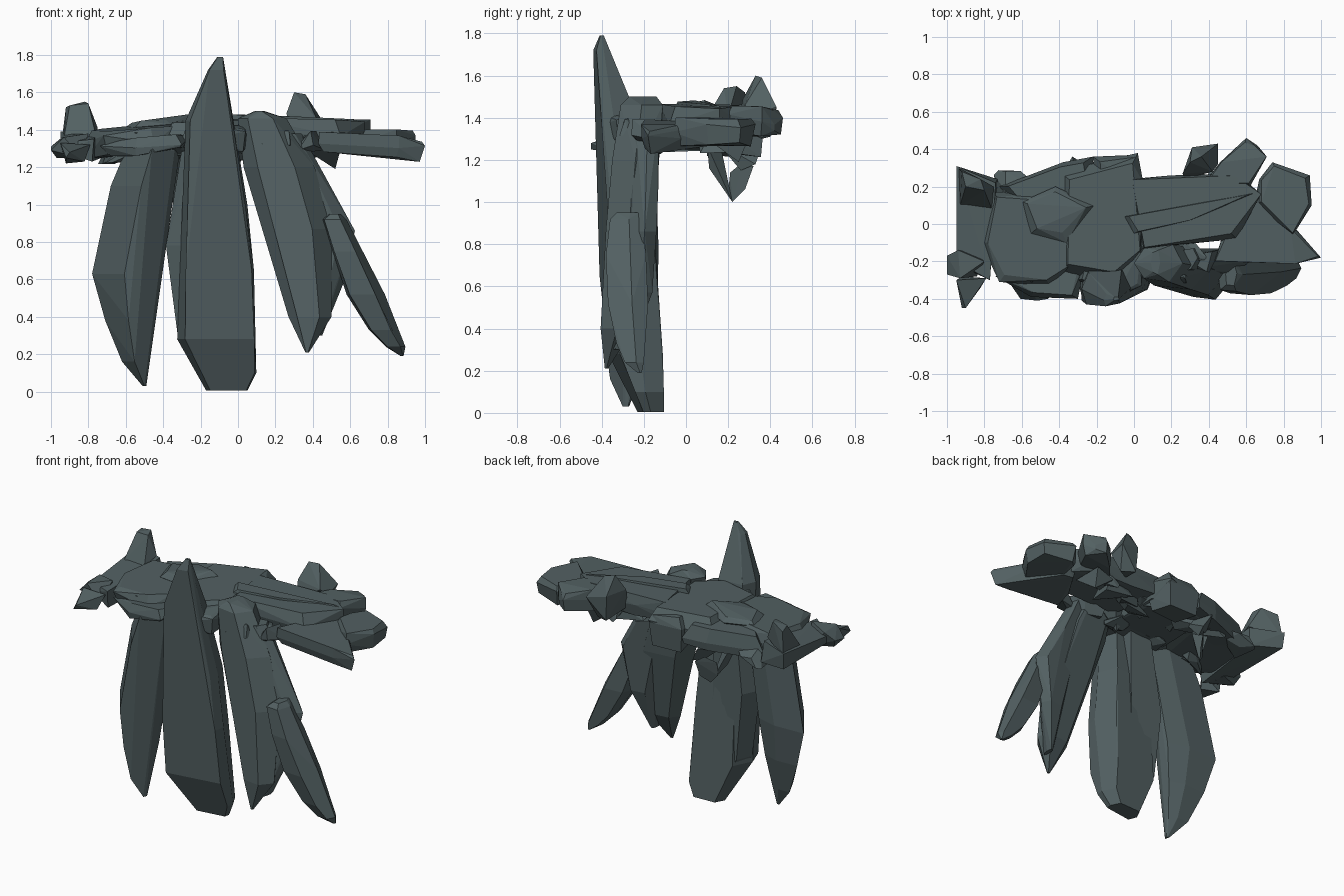
import bpy, bmesh, math, random
from mathutils import Vector

random.seed(4)
stone = bpy.data.materials.new("slate grey green")
stone.diffuse_color = (0.085, 0.117, 0.122, 1)


def hull(name, pts):
    """Flat-faced convex rock around a cloud of points."""
    bm = bmesh.new()
    for p in pts:
        bm.verts.new(p)
    r = bmesh.ops.convex_hull(bm, input=bm.verts[:])
    loose = {v for v in r["geom_interior"] + r["geom_unused"] if isinstance(v, bmesh.types.BMVert)}
    bmesh.ops.delete(bm, geom=list(loose), context='VERTS')
    bmesh.ops.dissolve_limit(bm, angle_limit=math.radians(5), verts=bm.verts[:], edges=bm.edges[:])
    bmesh.ops.recalc_face_normals(bm, faces=bm.faces[:])
    me = bpy.data.meshes.new(name)
    bm.to_mesh(me)
    bm.free()
    me.materials.append(stone)
    ob = bpy.data.objects.new(name, me)
    bpy.context.collection.objects.link(ob)


def pillar(name, section, rings):
    """Crystal with a unit cross-section; each ring is z, x0, x1, y0, y1."""
    hull(name, [(x0 + u * (x1 - x0), y0 + v * (y1 - y0), z)
                for z, x0, x1, y0, y1 in rings for u, v in section])


def slab(name, outline, z0, z1, inset=0.82, tilt=0.0):
    """Chipped slab: plan outline at mid height, inset above and below."""
    c = sum((Vector(p) for p in outline), Vector((0, 0))) / len(outline)
    pts = []
    for p in outline:
        p = Vector(p)
        lift = tilt * (p.x - c.x)
        pts.append((p.x, p.y, z0 + (z1 - z0) * random.uniform(.35, .75) + lift))
        for z in (z0 + random.uniform(0, .03), z1 - random.uniform(0, .025)):
            q = c + (p - c) * (inset + random.uniform(-.1, .1))
            pts.append((q.x, q.y, z + lift))
    hull(name, pts)


# Hanging crystal pillars along the front
pillar("left_pillar", [(0, .97), (.48, 0), (.9, .45), (1, .85), (.6, 1)], [
    (1.36, -.47, -.36, -.33, -.20), (1.29, -.60, -.31, -.40, -.17), (1.10, -.68, -.34, -.41, -.16),
    (.63, -.78, -.42, -.40, -.14), (.38, -.71, -.45, -.39, -.17), (.16, -.62, -.48, -.36, -.22),
    (.03, -.51, -.49, -.30, -.27)])
pillar("centre_pillar", [(0, .45), (.1, 0), (.97, .22), (1, .5), (.85, 1), (.15, .95)], [
    (1.79, -.11, -.08, -.41, -.39), (1.72, -.16, -.075, -.44, -.37), (1.45, -.28, -.03, -.43, -.25),
    (1.0, -.31, .05, -.41, -.16), (.65, -.32, .085, -.41, -.14), (.28, -.325, .10, -.37, -.11),
    (.10, -.21, .098, -.28, -.105), (.005, -.17, .05, -.23, -.105)])
pillar("centre_back_pillar", [(0, .3), (.3, 0), (1, 0), (1, 1), (.2, 1)], [
    (1.3, -.30, -.1, -.30, -.15), (.78, -.385, -.1, -.30, -.13), (.32, -.325, -.1, -.29, -.14),
    (.15, -.2, -.12, -.22, -.15)])
pillar("right_pillar", [(0, .5), (.2, .1), (.72, 0), (1, .5), (.8, 1), (.2, .9)], [
    (1.5, .09, .14, -.27, -.14), (1.46, .0, .26, -.31, -.11), (1.20, .03, .41, -.35, -.13),
    (.87, .13, .50, -.38, -.15), (.40, .27, .50, -.405, -.25), (.21, .36, .38, -.385, -.37)])
pillar("right_back_pillar", [(0, .5), (.25, 0), (.7, .15), (1, .6), (.8, 1), (.2, .9)], [
    (1.38, .22, .34, -.26, -.13), (1.1, .3, .48, -.27, -.13), (.86, .36, .625, -.28, -.14),
    (.57, .40, .56, -.31, -.16), (.30, .42, .45, -.35, -.26)])
pillar("far_right_pillar", [(0, .55), (.08, .05), (.75, 0), (1, .6), (.8, 1), (.15, .95)], [
    (.95, .49, .55, -.33, -.22), (.92, .45, .58, -.36, -.21), (.75, .50, .67, -.38, -.19),
    (.52, .58, .785, -.37, -.18), (.33, .70, .855, -.33, -.19), (.24, .79, .895, -.29, -.20),
    (.19, .87, .885, -.23, -.21)])

# Main shelf slabs
slab("centre_slab", [(-.40, .28), (-.18, .34), (.02, .38), (.05, .22), (.04, -.15), (-.1, -.33), (-.38, -.25)],
     1.28, 1.465, .88, .02)
slab("right_slab", [(-.02, .24), (.2, .26), (.55, .27), (.68, .16), (.55, -.08), (.05, -.13)],
     1.30, 1.465, .9, -.03)
slab("left_slab", [(-.75, .17), (-.36, .18), (-.33, -.22), (-.45, -.33), (-.72, -.31), (-.82, -.1)],
     1.26, 1.425, .88, .08)
slab("left_back_slab", [(-.72, .2), (-.55, .25), (-.38, .33), (-.22, .36), (-.2, .1), (-.6, .05)],
     1.26, 1.41, .85, .05)
slab("left_front_slab", [(-.74, -.28), (-.55, -.39), (-.3, -.40), (-.26, -.2), (-.6, -.15)],
     1.26, 1.37, .85, .1)
slab("centre_front_chunk", [(-.3, -.3), (-.1, -.40), (.04, -.33), (.06, -.12), (-.25, -.1)],
     1.28, 1.43)
slab("back_centre_chunk", [(-.22, .36), (.02, .37), (.04, .18), (-.2, .16)], 1.21, 1.44, .8)
slab("ridge_shard", [(-.05, .04), (.3, .1), (.66, .17), (.3, .02), (.0, -.05)], 1.42, 1.48, .9, -.05)
slab("left_ridge_shard", [(-.6, .12), (-.42, .2), (-.2, .1), (-.36, -.1), (-.55, -.05)], 1.38, 1.47, .75, .08)

# Right end blocks
slab("right_end_block", [(.43, -.2), (.48, -.04), (.6, .17), (.68, .17), (.86, -.02), (1.0, -.18), (.86, -.21)],
     1.25, 1.385, .93, -.09)
slab("right_back_block", [(.64, .1), (.67, .24), (.74, .33), (.87, .28), (.94, .26), (.95, .1), (.85, -.06)],
     1.26, 1.41, .85)
slab("back_spur", [(.36, .2), (.46, .33), (.60, .46), (.66, .42), (.71, .36), (.62, .2)], 1.31, 1.46, .9)
hull("back_horn", [(.26, .27, 1.49), (.30, .33, 1.60), (.36, .36, 1.59), (.45, .43, 1.45), (.31, .41, 1.48),
                   (.45, .32, 1.42), (.27, .24, 1.36), (.32, .40, 1.31), (.42, .28, 1.46), (.41, .36, 1.3)])
hull("under_right_spike", [(.35, .1, 1.3), (.55, .1, 1.3), (.52, .25, 1.19), (.40, .28, 1.28), (.54, .3, 1.31)])

# Left end blocks
hull("left_end_wall", [(-.95, .31, 1.39), (-.94, .30, 1.28), (-.73, .24, 1.25), (-.74, .22, 1.39),
                       (-.95, -.2, 1.33), (-.94, -.22, 1.28), (-.77, -.30, 1.35), (-.78, -.28, 1.23)])
hull("left_end_horn", [(-.92, .28, 1.52), (-.82, .24, 1.55), (-.80, .18, 1.54), (-.75, .2, 1.41),
                       (-.94, .30, 1.36), (-.93, .1, 1.36), (-.76, .08, 1.37), (-.90, .2, 1.53)])
hull("left_end_point", [(-1, -.17, 1.31), (-1, -.27, 1.29), (-.97, -.2, 1.25), (-.94, -.14, 1.36),
                        (-.93, -.29, 1.36), (-.85, -.15, 1.25), (-.84, -.28, 1.25), (-.80, -.2, 1.38)])
hull("left_front_spike", [(-.92, -.45, 1.25), (-.90, -.45, 1.28), (-.95, -.3, 1.33), (-.79, -.29, 1.32),
                          (-.82, -.34, 1.23), (-.92, -.28, 1.22)])

# Broken loop hanging under the back left
hull("hanging_shard", [(-.47, .12, 1.25), (-.38, .10, 1.27), (-.40, .11, 1.16), (-.34, .22, 1.00),
                       (-.37, .20, 1.07), (-.42, .15, 1.12), (-.45, .17, 1.24)])
hull("hanging_hook", [(-.34, .22, 1.00), (-.30, .28, 1.06), (-.29, .32, 1.17), (-.33, .27, 1.19),
                      (-.38, .21, 1.14), (-.38, .20, 1.05)])
hull("hanging_root", [(-.45, .16, 1.28), (-.28, .15, 1.28), (-.28, .33, 1.18), (-.33, .36, 1.27), (-.3, .26, 1.15)])

# Rubble around the rim and underside
for i in range(24):
    x, y = -.62 + (i % 12) * .09, (-.17 if i < 12 else .15) + random.uniform(-.07, .06)
    c = Vector((x, y, random.uniform(1.29, 1.33)))
    hull("rubble_%d" % i, [c + Vector((random.uniform(-.13, .13), random.uniform(-.1, .1),
                                       random.uniform(-.08, .08))) for _ in range(10)])
